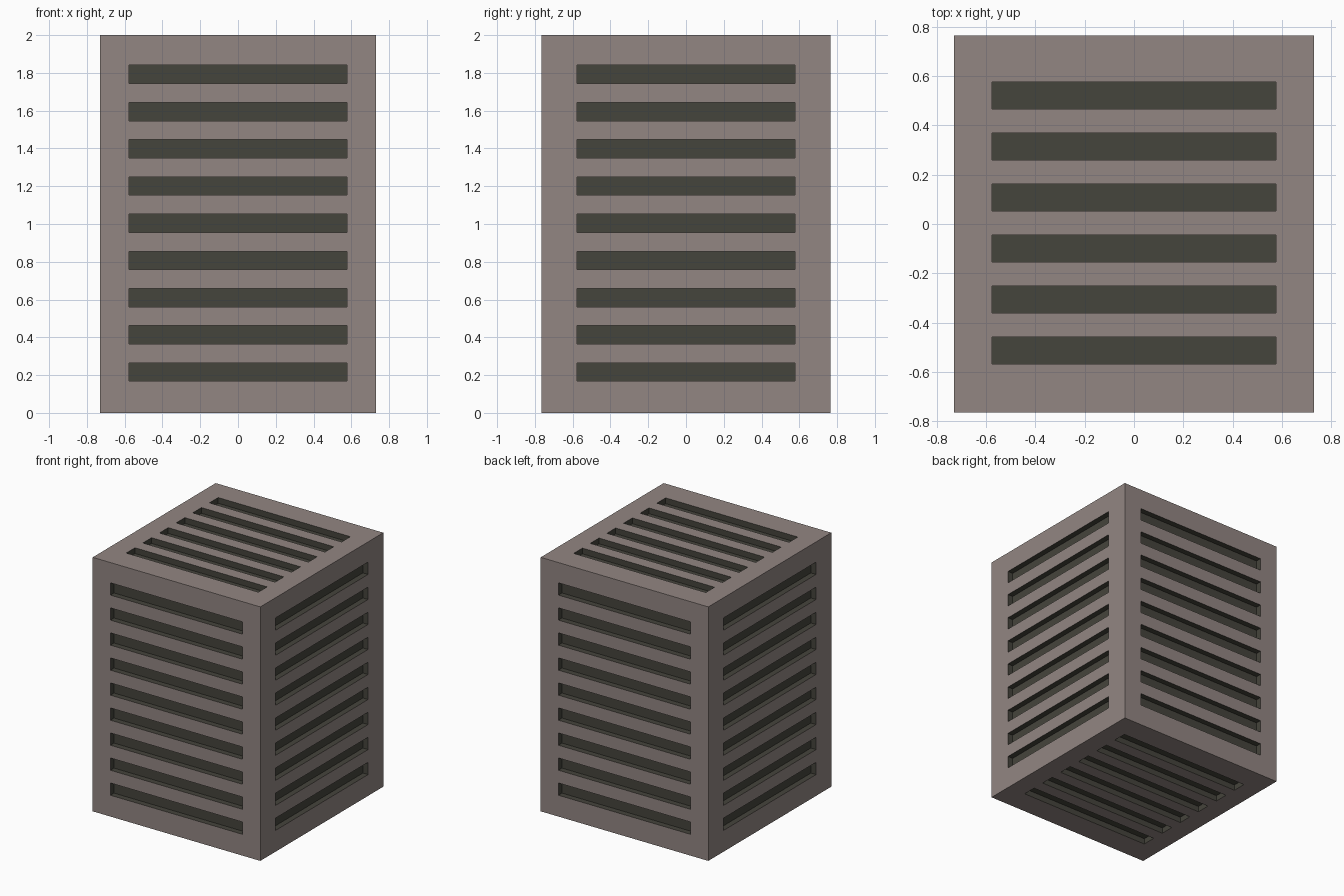
import bpy
import bmesh
from mathutils import Matrix, Vector

if "Cube" in bpy.data.objects:
    bpy.data.objects.remove(bpy.data.objects["Cube"])

HX, HY, H = 0.73, 0.765, 2.0     # half width, half depth, height
DEPTH = 0.045                    # slot recess depth
HALF_LEN = 0.576                 # half length of every slot


def material(name, colour):
    m = bpy.data.materials.new(name)
    m.diffuse_color = (*colour, 1)
    m.use_nodes = True
    m.node_tree.nodes["Principled BSDF"].inputs["Base Color"].default_value = m.diffuse_color
    return m


def box(bm, centre, size):
    bmesh.ops.create_cube(bm, size=1, matrix=Matrix.Translation(centre) @ Matrix.Diagonal((*size, 1)))


def to_object(bm, name):
    mesh = bpy.data.meshes.new(name)
    bm.to_mesh(mesh)
    bm.free()
    ob = bpy.data.objects.new(name, mesh)
    bpy.context.collection.objects.link(ob)
    return ob


# Solid casing
bm = bmesh.new()
box(bm, (0, 0, H / 2), (2 * HX, 2 * HY, H))
casing = to_object(bm, "vented_casing")
casing.data.materials.append(material("casing_brown_grey", (0.29, 0.24, 0.225)))
casing.data.materials.append(material("slot_dark", (0.06, 0.058, 0.045)))

# Slot cutters on all six sides
bm = bmesh.new()
for i in range(9):
    z = 0.216 + 0.197 * i
    for s in (-1, 1):
        box(bm, (0, s * HY, z), (2 * HALF_LEN, 2 * DEPTH, 0.097))
        box(bm, (s * HX, 0, z), (2 * DEPTH, 2 * HALF_LEN, 0.097))
for i in range(6):
    y = -0.514 + 0.207 * i
    for z in (0, H):
        box(bm, (0, y, z), (2 * HALF_LEN, 0.109, 2 * DEPTH))
cutter = to_object(bm, "slot_cutter")
cutter.hide_render = True

# Cut the slots, then discard the cutter
mod = casing.modifiers.new("slots", 'BOOLEAN')
mod.operation = 'DIFFERENCE'
mod.solver = 'EXACT'
mod.object = cutter
bpy.context.view_layer.objects.active = casing
bpy.ops.object.modifier_apply(modifier=mod.name)
bpy.data.objects.remove(cutter)

# Dark finish inside the recesses
for p in casing.data.polygons:
    outer = all(
        max(abs(casing.data.vertices[v].co[a] - (H / 2 if a == 2 else 0)) for v in p.vertices) < lim - 1e-4
        or abs(p.normal[a]) < 0.5
        for a, lim in enumerate((HX, HY, H / 2)))
    p.material_index = 1 if outer else 0
    # slot walls have inner planes, so only true outside planes stay light
    a = max(range(3), key=lambda k: abs(p.normal[k]))
    c = p.center - Vector((0, 0, H / 2))
    p.material_index = 0 if abs(abs(c[a]) - (HX, HY, H / 2)[a]) < 1e-3 else 1
